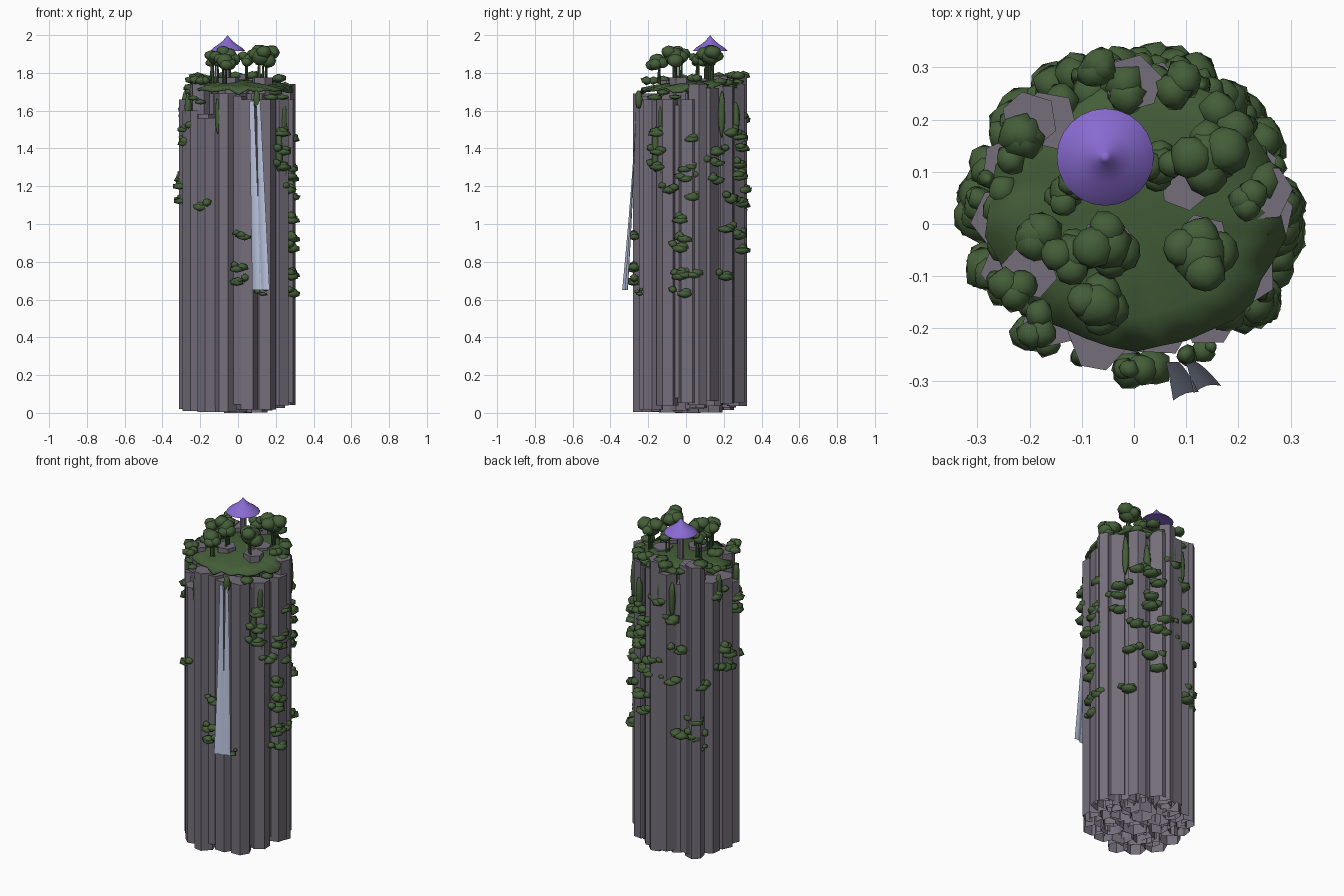
import bpy, bmesh, random
from math import sin, cos, pi, radians
from mathutils import Matrix, Vector

random.seed(5)
U = random.uniform
if "Cube" in bpy.data.objects:
    bpy.data.objects.remove(bpy.data.objects["Cube"])


def material(name, rgb):
    m = bpy.data.materials.new(name)
    m.use_nodes = True
    m.diffuse_color = (*rgb, 1)
    m.node_tree.nodes["Principled BSDF"].inputs["Base Color"].default_value = (*rgb, 1)
    return m


STONE = material("grey stone", (0.175, 0.155, 0.195))
GREEN = material("leaf green", (0.058, 0.112, 0.04))
PURPLE = material("purple roof", (0.25, 0.145, 0.64))
WATER = material("pale water", (0.48, 0.54, 0.72))


def finish(bm, name, mat, smooth=False):
    me = bpy.data.meshes.new(name)
    bm.to_mesh(me)
    bm.free()
    me.materials.append(mat)
    for p in me.polygons:
        p.use_smooth = smooth
    ob = bpy.data.objects.new(name, me)
    bpy.context.collection.objects.link(ob)
    return ob


def prism(bm, x, y, z0, z1, r, sides=6, jitter=0.0, r_top=None):
    """Upright prism, open below, with slightly irregular corners."""
    spin = U(0, pi)
    angles = [spin + 2 * pi * (i + U(-jitter, jitter)) / sides for i in range(sides)]
    rt = r if r_top is None else r_top
    low = [bm.verts.new((x + r * cos(a), y + r * sin(a), z0)) for a in angles]
    top = [bm.verts.new((x + rt * cos(a), y + rt * sin(a), z1)) for a in angles]
    bm.faces.new(top)
    for i in range(sides):
        j = (i + 1) % sides
        bm.faces.new((low[i], low[j], top[j], top[i]))


def blob(bm, pos, size, detail=1, rough=0.15):
    """Squashed, slightly uneven ball of leaves."""
    new = bmesh.ops.create_icosphere(bm, subdivisions=detail, radius=1)["verts"]
    turn = Matrix.Rotation(U(0, 2 * pi), 3, 'Z')
    for v in new:
        c = (turn @ v.co) * U(1 - rough, 1 + rough)
        v.co = Vector(pos) + Vector(c[i] * size[i] for i in range(3))


def polar(az, r):
    return r * cos(radians(az)) - 0.006, r * sin(radians(az)) + 0.014


# Basalt columns: outer ring, recessed fillers, inner ring and core
bm = bmesh.new()
heights = [1.66, 1.72, 1.73, 1.74, 1.73, 1.78, 1.67, 1.66, 1.6, 1.56, 1.69, 1.66, 1.66, 1.66]
for i, h in enumerate(heights):
    az = i * 360 / len(heights) + U(-3, 3)
    inset = 0.03 if i == 11 else 0
    foot = 0.03 + 0.03 * cos(radians(az - 60)) + U(-0.015, 0.015)
    prism(bm, *polar(az, U(0.236, 0.25) - inset), max(foot, 0.004), h, U(0.058, 0.066), jitter=0.12)
    prism(bm, *polar(az + 13, 0.215 - inset), U(0.02, 0.08), h - U(0.0, 0.1), U(0.045, 0.055),
          jitter=0.15)
for i in range(7):
    prism(bm, *polar(i * 51 + 10, 0.135), U(0, 0.04), 1.69, 0.066, jitter=0.12)
prism(bm, 0, 0.01, 0, 1.69, 0.075)
# Column heads that break through the turf
for x, y, z in [(-0.05, -0.04, 1.775), (0.13, -0.035, 1.775), (-0.2, -0.09, 1.76),
                (0.1, 0.08, 1.77), (-0.2, 0.2, 1.785), (0.0, 0.27, 1.795), (0.25, 0.06, 1.74)]:
    prism(bm, x, y, U(0.01, 0.05), z, 0.055, jitter=0.1)
finish(bm, "basalt_columns", STONE)

# Domed turf on the summit with an uneven drooping edge
bm = bmesh.new()
rings = []
for frac, z in [(0.35, 1.757), (0.75, 1.748), (1, 1.732)]:
    ring = []
    for i in range(36):
        a = 2 * pi * i / 36
        k = frac * U(0.97, 1.03)
        lift = frac ** 3 * U(-0.024, 0.012) + 0.02 * frac * sin(a)
        ring.append(bm.verts.new((0.003 + 0.285 * k * cos(a), 0.022 + 0.262 * k * sin(a), z + lift)))
    rings.append(ring)
hub = bm.verts.new((0.01, 0.02, 1.76))
for i in range(36):
    j = (i + 1) % 36
    bm.faces.new((hub, rings[0][i], rings[0][j]))
    for a, b in zip(rings, rings[1:]):
        bm.faces.new((a[i], b[i], b[j], a[j]))
turf = finish(bm, "summit_turf", GREEN, True)
turf.modifiers.new("thickness", 'SOLIDIFY').thickness = 0.012

# Low bushes along the back of the rim and on the taller column heads
bm = bmesh.new()
for i in range(20):
    az = i * 14 - 45 + U(-4, 4)
    z = 1.715 + 0.05 * sin(radians(az)) + U(-0.04, 0.02)
    s = U(0.03, 0.045)
    blob(bm, (*polar(az, U(0.245, 0.27)), z), (s, s, s * U(0.4, 0.6)))
for x, y, s in [(-0.22, 0.16, 0.055), (-0.18, -0.02, 0.05), (0, 0.25, 0.05), (-0.23, -0.12, 0.045),
                (-0.06, 0.29, 0.045), (0.09, 0.27, 0.05), (0.22, 0.04, 0.04), (-0.18, -0.19, 0.04)]:
    for k in range(3):
        blob(bm, (x + U(-0.02, 0.02), y + U(-0.02, 0.02), 1.77 + 0.06 * y), (s * 0.8, s * 0.8, 0.022))
finish(bm, "rim_bushes", GREEN, True)

# Shrubs clinging to the cliff, by compass angle and the heights on that line
ledges = {
    -4: (1.29, 1.24, 0.92, 0.73, 0.63), -9: (1.02, 0.87, 0.72), -20: (1.18, ),
    4: (1.45, 1.14, 0.73), 31: (1.38, 1.32, 1.23), 42: (0.97, 0.72), 50: (1.13, 1.48),
    66: (1.46, 1.31, 1.25, 0.94), 74: (1.4, 1.11, 0.86), 82: (1.18, 1.1), 95: (1.55, ),
    110: (1.45, 1.08), 120: (1.27, 0.76), 136: (0.84, 0.74), 142: (1.05, 0.67),
    160: (1.58, ), 172: (1.24, 1.13), 180: (1.2, 1.12), 200: (1.5, 1.43), 229: (1.09, ),
    270: (0.76, 0.69), 278: (0.93, ), 298: (0.63, ), 326: (1.48, 1.38, 1.3)}
bm = bmesh.new()
for az, zs in ledges.items():
    for z in zs:
        small = 0.5 if z < 0.68 and az > 90 else 0.85 if az in (270, 278) else 1
        for k in range(3):
            s = U(0.042, 0.052) * (1 - 0.22 * k) * small
            x, y = polar(az + k * U(-7, 7), 0.292)
            blob(bm, (x, y, z + k * 0.012), (s, s, U(0.018, 0.025) * small))
finish(bm, "cliff_shrubs", GREEN, True)

# Hanging vines below the rim
bm = bmesh.new()
for az, z, h in [(250, 1.57, 0.1), (322, 1.39, 0.12), (330, 1.55, 0.1), (38, 1.58, 0.12),
                 (-28, 1.3, 0.09), (12, 1.62, 0.09), (62, 1.55, 0.1), (95, 1.62, 0.09),
                 (110, 1.58, 0.11), (165, 1.62, 0.09), (205, 1.62, 0.07), (292, 1.66, 0.05)]:
    blob(bm, (*polar(az, 0.285), z), (0.019, 0.019, h), 2, 0.1)
finish(bm, "hanging_vines", GREEN, True)

# Summit trees: thin stems with clustered crowns
crowns, stems = bmesh.new(), bmesh.new()
for x, y, z, r in [(0.125, -0.06, 1.885, 0.068), (-0.12, -0.06, 1.88, 0.05),
                   (-0.05, -0.04, 1.89, 0.058), (-0.07, -0.155, 1.865, 0.054),
                   (0.145, 0.13, 1.89, 0.068), (0.05, 0.11, 1.87, 0.045), (-0.13, 0.06, 1.87, 0.042)]:
    blob(crowns, (x, y, z), (r * 0.8, r * 0.8, r * 0.7), 2, 0.08)
    for k in range(4):
        a = k * pi / 2 + U(-0.4, 0.4)
        s = r * U(0.5, 0.68)
        blob(crowns, (x + r * 0.5 * cos(a), y + r * 0.5 * sin(a), z + U(-0.025, 0.03)),
             (s, s, s * 0.85), 2, 0.08)
    for k in range(3):
        prism(stems, x + U(-0.3, 0.3) * r, y + U(-0.3, 0.3) * r, 1.74, z, 0.006, 5, r_top=0.004)
finish(crowns, "tree_crowns", GREEN, True)
finish(stems, "tree_stems", GREEN)

# Small tower with a flared conical roof
TX, TY = -0.055, 0.128
bm = bmesh.new()
prism(bm, TX, TY, 1.74, 1.94, 0.019, 8)
finish(bm, "tower", STONE)
bm = bmesh.new()
profile = [(0.0, 2.0), (0.01, 1.987), (0.026, 1.969), (0.05, 1.95), (0.076, 1.933),
           (0.093, 1.915), (0.0, 1.925)]
vs = [bm.verts.new((r, 0, z)) for r, z in profile]
edges = [bm.edges.new(p) for p in zip(vs, vs[1:])]
bmesh.ops.spin(bm, geom=vs + edges, axis=(0, 0, 1), cent=(0, 0, 0), angle=2 * pi, steps=24)
bmesh.ops.remove_doubles(bm, verts=bm.verts[:], dist=0.0005)
bmesh.ops.recalc_face_normals(bm, faces=bm.faces[:])
bmesh.ops.translate(bm, verts=bm.verts[:], vec=(TX, TY, 0))
roof = finish(bm, "tower_roof", PURPLE, True)
bpy.context.view_layer.objects.active = roof
roof.select_set(True)
bpy.ops.object.shade_smooth_by_angle(angle=radians(50))

# Waterfall: two bowed ribbons falling away from the cliff
bm = bmesh.new()
# Each ribbon: x span at the top, x span at the foot, y of both foot edges, bow
for top, end, foot, bow in [((0.06, 0.085), (0.075, 0.124), (-0.338, -0.322), -0.006),
                            ((0.098, 0.118), (0.114, 0.167), (-0.324, -0.31), -0.008)]:
    rows = []
    for i in range(13):
        t = i / 12
        a, b = (p + (q - p) * t for p, q in zip(top, end))
        row = []
        for s in (0, 0.25, 0.5, 0.75, 1):
            y = -0.264 + (foot[0] + (foot[1] - foot[0]) * s + 0.264) * t ** 1.3
            row.append(bm.verts.new((a + (b - a) * s, y - bow * t * sin(pi * s), 1.65 - t)))
        rows.append(row)
    for r0, r1 in zip(rows, rows[1:]):
        for k in range(4):
            bm.faces.new((r0[k], r1[k], r1[k + 1], r0[k + 1]))
finish(bm, "waterfall", WATER, True)
